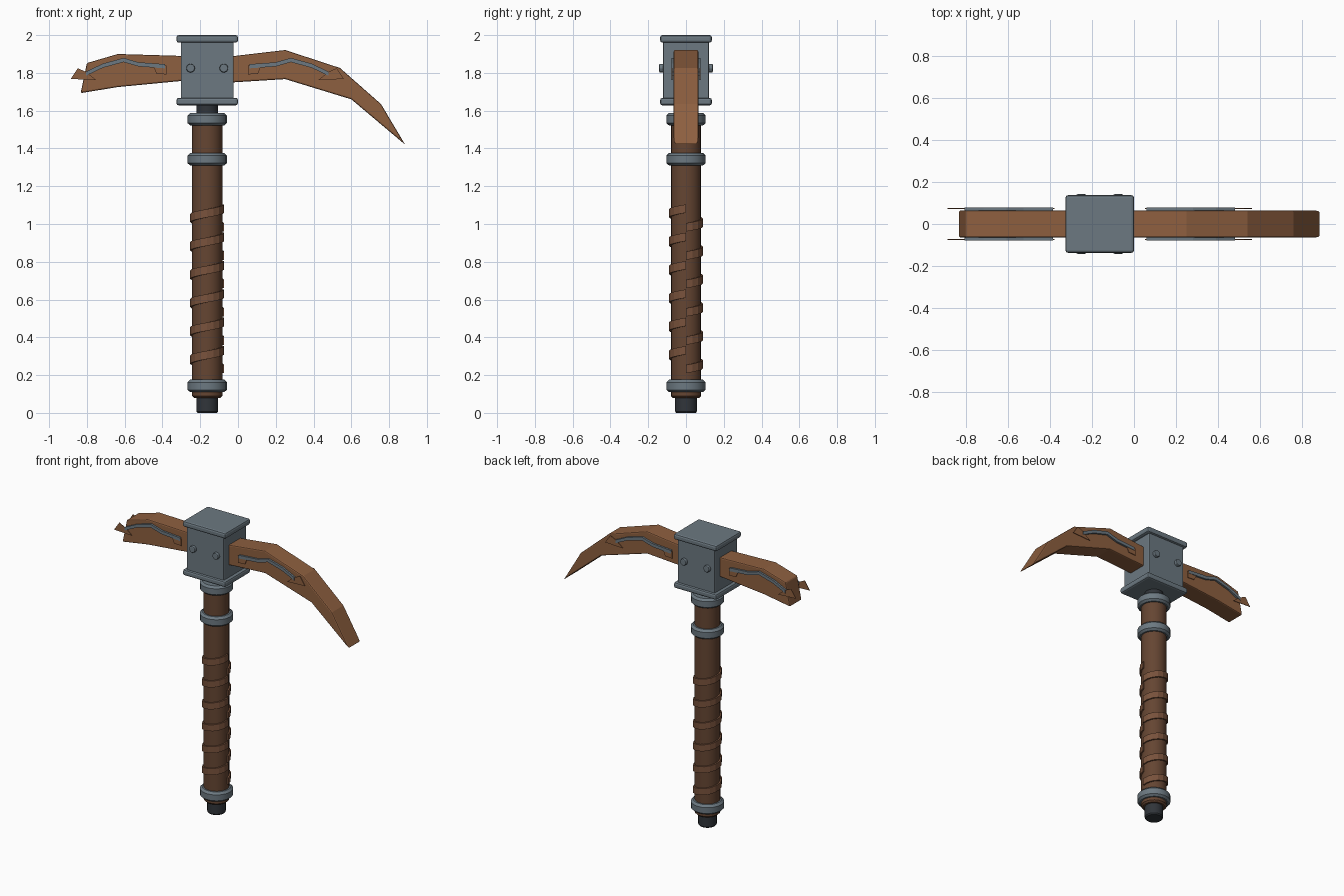
import bpy, bmesh
from math import cos, sin, pi, radians, hypot

if "Cube" in bpy.data.objects:
    bpy.data.objects.remove(bpy.data.objects["Cube"])

CX = -0.163  # handle axis


def material(name, rgb):
    m = bpy.data.materials.new(name)
    m.diffuse_color = (*rgb, 1)
    m.use_nodes = True
    m.node_tree.nodes["Principled BSDF"].inputs["Base Color"].default_value = m.diffuse_color
    return m


STEEL = material("steel", (0.15, 0.19, 0.22))
DARK = material("dark_metal", (0.03, 0.035, 0.042))
WOOD = material("handle_wood", (0.13, 0.06, 0.032))
WRAP = material("wrap_leather", (0.19, 0.085, 0.045))
BLADE = material("blade_brown", (0.27, 0.115, 0.05))


def finish(name, bm, mat, bevel=0, smooth=False):
    bmesh.ops.recalc_face_normals(bm, faces=bm.faces)
    me = bpy.data.meshes.new(name)
    bm.to_mesh(me)
    bm.free()
    ob = bpy.data.objects.new(name, me)
    bpy.context.collection.objects.link(ob)
    me.materials.append(mat)
    if bevel:
        b = ob.modifiers.new("bevel", 'BEVEL')
        b.width = bevel
        b.segments = 2
        b.limit_method = 'ANGLE'
        b.angle_limit = radians(40)
    if smooth:
        bpy.ops.object.select_all(action='DESELECT')
        ob.select_set(True)
        bpy.context.view_layer.objects.active = ob
        bpy.ops.object.shade_smooth_by_angle(angle=radians(35))
    return ob


def lathe(name, profile, mat, n=20):
    """Solid of revolution around the handle axis from (radius, z) pairs."""
    bm = bmesh.new()
    rings = [[bm.verts.new((CX + r * cos(2 * pi * i / n), r * sin(2 * pi * i / n), z))
              for i in range(n)] for r, z in profile]
    for a, b in zip(rings, rings[1:]):
        for i in range(n):
            j = (i + 1) % n
            bm.faces.new((a[i], a[j], b[j], b[i]))
    bm.faces.new(rings[0])
    bm.faces.new(rings[-1])
    return finish(name, bm, mat, smooth=True)


def box(name, hx, hy, z0, z1, mat, bevel):
    bm = bmesh.new()
    bmesh.ops.create_cube(bm, size=1)
    for v in bm.verts:
        v.co = (CX + v.co.x * 2 * hx, v.co.y * 2 * hy, z0 + (v.co.z + 0.5) * (z1 - z0))
    return finish(name, bm, mat, bevel)


def prism(name, pts, y0, y1, mat, bevel=0):
    """Extrude an (x, z) outline from y0 to y1."""
    bm = bmesh.new()
    a = [bm.verts.new((x, y0, z)) for x, z in pts]
    b = [bm.verts.new((x, y1, z)) for x, z in pts]
    bm.faces.new(a)
    bm.faces.new(b)
    for i in range(len(pts)):
        j = (i + 1) % len(pts)
        bm.faces.new((a[i], a[j], b[j], b[i]))
    return finish(name, bm, mat, bevel)


# Handle shaft and metal core ends
lathe("handle", [(0.07, 0.08), (0.08, 0.09), (0.08, 1.54)], WOOD)
lathe("pommel", [(0.052, 0), (0.058, 0.008), (0.058, 0.12)], DARK)
lathe("neck", [(0.058, 1.5), (0.058, 1.66)], DARK)

# Collars
for i, z in enumerate((0.11, 1.31, 1.522)):
    lathe(f"collar_{i}", [(0.09, z), (0.104, z + 0.012), (0.104, z + 0.052),
                          (0.09, z + 0.066)], STEEL)

# Leather wraps: six slanted open turns
N = 16
for k in range(6):
    bm = bmesh.new()
    rows = []
    for i in range(N + 1):
        t = 2 * pi * i / N
        z = 0.232 + 0.15 * k + 0.1 * i / N
        rows.append([bm.verts.new((CX + r * cos(t), r * sin(t), z + d))
                     for r, d in ((0.074, -0.022), (0.09, -0.022), (0.09, 0.022), (0.074, 0.022))])
    for a, b in zip(rows, rows[1:]):
        for i in range(4):
            j = (i + 1) % 4
            bm.faces.new((a[i], a[j], b[j], b[i]))
    bm.faces.new(rows[0])
    bm.faces.new(rows[-1])
    finish(f"grip_wrap_{k}", bm, WRAP)

# Head block with flanges
box("head_block", 0.14, 0.122, 1.64, 1.99, STEEL, 0.006)
box("head_top_flange", 0.163, 0.137, 1.96, 2.0, STEEL, 0.012)
box("head_bottom_flange", 0.163, 0.137, 1.628, 1.668, STEEL, 0.012)

# Bolts on front and back
for side in (-1, 1):
    for x in (-0.251, -0.075):
        bm = bmesh.new()
        bmesh.ops.create_cone(bm, cap_ends=True, segments=8, radius1=0.024, radius2=0.024, depth=0.04)
        for v in bm.verts:
            v.co = (x + v.co.x, side * 0.122 + v.co.z, 1.825 + v.co.y)
        finish(f"bolt_{side}_{x}", bm, STEEL, 0.006)

# Blades: curved pick and blunt hammer end
prism("pick_blade", [(-0.1, 1.88), (-0.024, 1.889), (0.25, 1.921), (0.54, 1.826), (0.757, 1.635),
                     (0.885, 1.42), (0.6, 1.66), (0.25, 1.767), (-0.024, 1.75), (-0.1, 1.745)],
      -0.065, 0.065, BLADE, 0.008)
prism("blunt_blade", [(-0.2, 1.885), (-0.303, 1.89), (-0.636, 1.9), (-0.8, 1.852),
                      (-0.833, 1.693), (-0.636, 1.725), (-0.303, 1.757), (-0.2, 1.765)],
      -0.065, 0.065, BLADE, 0.008)

# Inlaid arrow ornaments, mirrored left/right and front/back
bar = [(0.06, 1.835), (0.2, 1.845), (0.28, 1.868), (0.39, 1.838), (0.48, 1.795)]
head = [(0.56, 1.768), (0.522, 1.825), (0.475, 1.803), (0.425, 1.762)]
tail = [(0.052, 1.84), (0.052, 1.792), (0.105, 1.795), (0.12, 1.83)]
outline = [(x, z + 0.011) for x, z in bar] + [(x, z - 0.011) for x, z in reversed(bar)]
for mx in (1, -1):
    for my in (1, -1):
        def flip(pts):
            return [(x if mx > 0 else 2 * CX - x, z) for x, z in pts]
        tag = f"{'right' if mx > 0 else 'left'}_{'back' if my > 0 else 'front'}"
        prism("ornament_bar_" + tag, flip(outline), my * 0.06, my * 0.078, STEEL)
        prism("ornament_head_" + tag, flip(head), my * 0.072, my * 0.076, BLADE)
        prism("ornament_tail_" + tag, flip(tail), my * 0.072, my * 0.076, BLADE)
